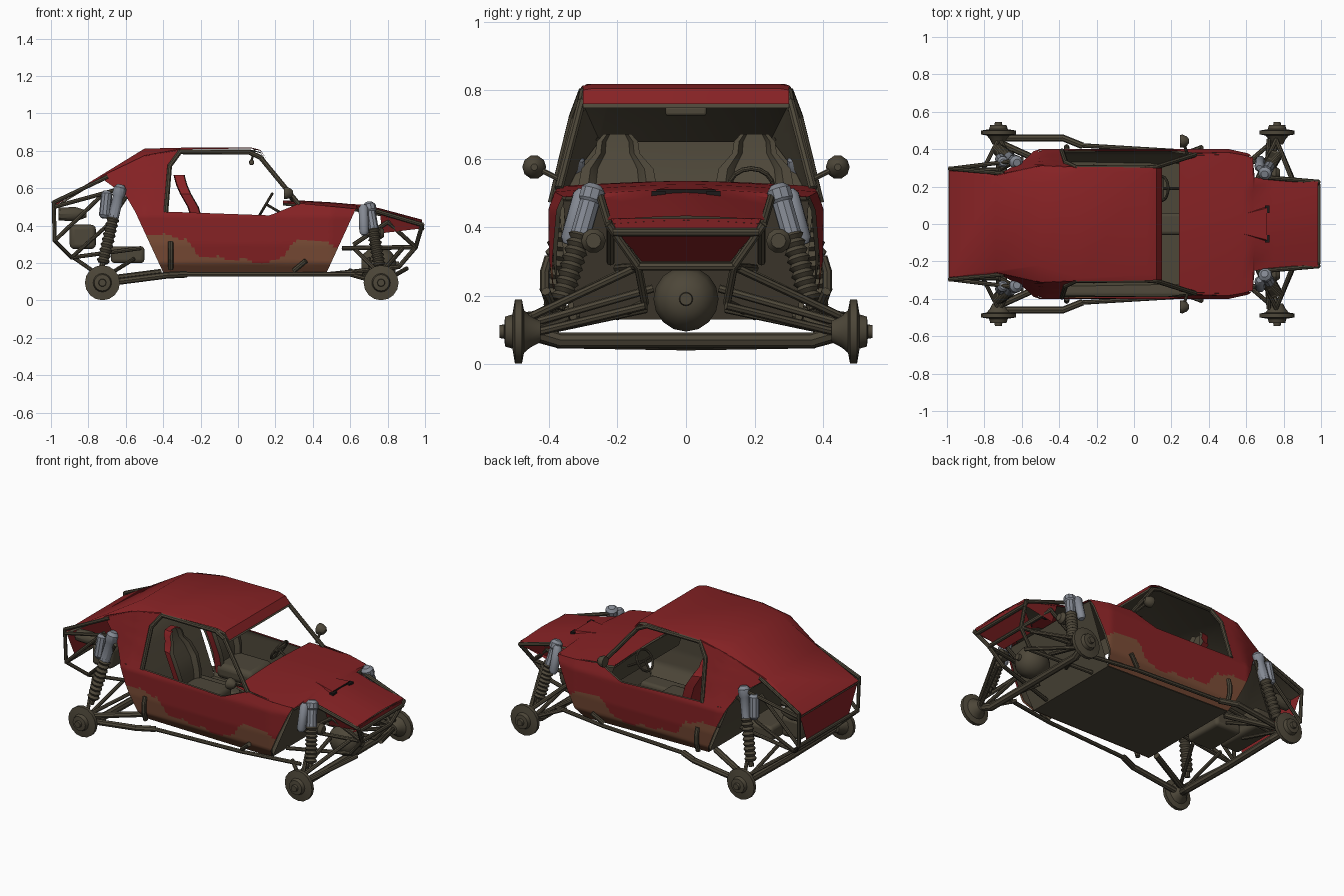
import bpy, bmesh, math
from mathutils import Vector

if "Cube" in bpy.data.objects:
    bpy.data.objects.remove(bpy.data.objects["Cube"])

def material(name, rgb):
    m = bpy.data.materials.new(name)
    m.diffuse_color = (*rgb, 1)
    m.use_nodes = True
    m.node_tree.nodes["Principled BSDF"].inputs["Base Color"].default_value = m.diffuse_color
    return m

RED = material("red paint", (0.24, 0.016, 0.018))
DIRT = material("muddy orange", (0.20, 0.075, 0.038))
BROWN = material("dark brown metal", (0.075, 0.063, 0.041))
GREY = material("shock grey", (0.23, 0.25, 0.29))
BLACK = material("vent black", (0.012, 0.010, 0.010))

def build(name, verts, faces, mats, rule=None, out=None, mirror=False):
    me = bpy.data.meshes.new(name)
    me.from_pydata([tuple(v) for v in verts], [], faces)
    bm = bmesh.new()
    bm.from_mesh(me)
    bmesh.ops.recalc_face_normals(bm, faces=bm.faces[:])
    if out and sum(f.normal.dot(Vector(out)) * f.calc_area() for f in bm.faces) < 0:
        bmesh.ops.reverse_faces(bm, faces=bm.faces[:])
    bm.normal_update()
    for f in bm.faces:
        f.smooth = True
        if rule:
            f.material_index = rule(f.calc_center_median(), f.normal)
    bm.to_mesh(me)
    bm.free()
    me.set_sharp_from_angle(angle=math.radians(35))
    for m in mats:
        me.materials.append(m)
    ob = bpy.data.objects.new(name, me)
    bpy.context.collection.objects.link(ob)
    if mirror:
        mod = ob.modifiers.new("mirror", 'MIRROR')
        mod.use_axis = (False, True, False)
        mod.use_mirror_merge = False
    return ob

def grid(name, rows, mats, out, rule=None, mirror=False):
    n = len(rows[0])
    verts = [p for r in rows for p in r]
    faces = [(i*n+j, i*n+j+1, (i+1)*n+j+1, (i+1)*n+j)
             for i in range(len(rows)-1) for j in range(n-1)]
    return build(name, verts, faces, mats, rule, out, mirror)

def loft(name, loops, mats, rule=None, mirror=False):
    n = len(loops[0])
    verts = [p for l in loops for p in l]
    faces = [(i*n+j, i*n+(j+1) % n, (i+1)*n+(j+1) % n, (i+1)*n+j)
             for i in range(len(loops)-1) for j in range(n)]
    faces += [tuple(range(n)), tuple(range(len(verts)-n, len(verts)))]
    return build(name, verts, faces, mats, rule, None, mirror)

def lathes(name, items, mat, mirror=True, sides=10):
    """Each item: (start, end, [(fraction, radius), ...]) turned about its axis."""
    verts, faces = [], []
    for a, b, prof in items:
        a, b = Vector(a), Vector(b)
        q = (b-a).to_track_quat('Z', 'Y')
        base = len(verts)
        for t, r in prof:
            for k in range(sides):
                w = 2*math.pi*k/sides
                verts.append(a.lerp(b, t) + q @ Vector((r*math.cos(w), r*math.sin(w), 0)))
        for i in range(len(prof)-1):
            for k in range(sides):
                c, d = base+i*sides, base+(i+1)*sides
                faces.append((c+k, c+(k+1) % sides, d+(k+1) % sides, d+k))
        faces += [tuple(range(base, base+sides)), tuple(range(len(verts)-sides, len(verts)))]
    return build(name, verts, faces, [mat], mirror=mirror)

def tubes(name, paths, r, mat=BROWN, mirror=True):
    e = r*0.6
    items = []
    for p in paths:
        for a, b in zip(p, p[1:]):
            d = (Vector(b)-Vector(a)).normalized()*e*0.5
            items.append((Vector(a)-d, Vector(b)+d, [(0, r), (1, r)]))
    return lathes(name, items, mat, mirror, 8)

def box(name, lo, hi, mat, bevel=0.0, mirror=False):
    (x0, y0, z0), (x1, y1, z1) = lo, hi
    ob = loft(name, [[(x0, y0, z), (x1, y0, z), (x1, y1, z), (x0, y1, z)] for z in (z0, z1)], [mat], mirror=mirror)
    if bevel:
        m = ob.modifiers.new("bevel", 'BEVEL')
        m.width, m.segments = bevel, 3
    return ob

def interp(t, pts):
    for (a, u), (b, v) in zip(pts, pts[1:]):
        if t <= b:
            return u + (v-u)*max(0, (t-a)/(b-a))
    return pts[-1][1]

def half(x, z):
    """Half width of the body at a side position."""
    y = interp(z, [(.13, .33), (.2, .385), (.3, .40), (.45, .402), (.52, .378), (.82, .30)])
    return y - max(0, -.5-x)*.35 - max(0, x-.5)*.22

def resample(poly, n):
    ps = [Vector(p) for p in poly]
    d = [0]
    for a, b in zip(ps, ps[1:]):
        d.append(d[-1]+(b-a).length)
    return [Vector((interp(d[-1]*i/n, list(zip(d, [p.x for p in ps]))),
                    interp(d[-1]*i/n, list(zip(d, [p.y for p in ps]))))) for i in range(n+1)]

# body sides: outer skin with mud, inner skin brown
def mud(c, n):
    f = interp(c.x, [(-.6, .36), (-.4, .35), (-.28, .33), (-.22, .24), (.17, .2), (.24, .24), (.3, .31), (.4, .33), (.63, .26)])
    return 1 if c.z < f + .008*math.sin(c.x*45) else 0

def side(name, pa, pb, nu, nv):
    a, b = resample(pa, nu), resample(pb, nu)
    for inset, mats, tag in ((0, [RED, DIRT], ""), (.012, [BROWN], "_lining")):
        rows = []
        for j in range(nv+1):
            ps = [p.lerp(q, j/nv) for p, q in zip(a, b)]
            rows.append([(p.x, half(p.x, p.y)-inset, p.y) for p in ps])
        grid(name+tag, rows, mats, (0, 1 if not inset else -1, 0), mud if not inset else None, True)

side("door_panel", [(-.40, .15), (.465, .13)], [(-.55, .475), (-.385, .475), (.17, .455), (.33, .52), (.63, .49)], 70, 26)
side("rear_pillar", [(-.55, .475), (-.60, .56), (-.74, .66), (-.5, .775)], [(-.385, .475), (-.37, .65), (-.36, .73), (-.31, .81)], 16, 5)

# floor, front bulkhead and firewall
def cross(name, pts, out):
    grid(name, [[(x, s*(half(x, z)-.004), z) for s in (-1, 0, 1)] for x, z in pts], [BROWN], out)
cross("floor", [(-.40, .15), (.465, .13)], (0, 0, -1))
cross("front_bulkhead", [(.465, .13), (.63, .48)], (1, 0, 0))
cross("firewall", [(-.40, .15), (-.55, .475), (-.60, .55), (-.73, .65)], (-1, 0, 0))

# roof and rear deck: x, outer y, outer z, inner y, inner z
ROOF = [(-.99, .298, .50, .285, .51), (-.74, .262, .652, .25, .665), (-.5, .312, .772, .22, .812), (-.29, .306, .808, .29, .817),
        (.07, .302, .813, .27, .818), (.12, .30, .80, .27, .805), (.15, .30, .76, .27, .76)]
for drop, m, nm in ((0, RED, "roof"), (.012, BROWN, "roof_lining")):
    grid(nm, [[(x, -a, za-drop), (x, -b, zb-drop), (x, b, zb-drop), (x, a, za-drop)] for x, a, za, b, zb in ROOF],
         [m], (0, 0, 1 if not drop else -1))

# hood and nose: x, half width, edge height, centre height
HOOD = [(.24, .36, .52, .535), (.33, .377, .512, .535), (.5, .383, .503, .525), (.58, .37, .495, .518), (.635, .355, .488, .512),
        (.645, .25, .485, .51), (.75, .235, .465, .495), (.985, .228, .42, .432)]
for drop, m, nm in ((0, RED, "hood"), (.012, BROWN, "hood_lining")):
    grid(nm, [[(x, h*t, ze+(zc-ze)*(1-abs(t)**1.6)-drop) for t in (-1, -.8, -.5, -.25, 0, .25, .5, .8, 1)] for x, h, ze, zc in HOOD],
         [m], (0, 0, 1 if not drop else -1))
grid("nose_grille", [[(.985, -.22, .425), (.985, .22, .425)], [(.98, -.2, .385), (.98, .2, .385)], [(.85, -.13, .30), (.85, .13, .30)]],
     [RED], (1, 0, 0))
grid("nose_side", [[(.985, .228, .42), (.76, .235, .463)], [(.98, .21, .385), (.77, .2, .36)]], [RED], (0, 1, 0), mirror=True)
loft("hood_scoop", [[(.46, -.02, .52), (.46, .02, .52), (.46, .02, .524), (.46, -.02, .524)],
                    [(.71, -.10, .48), (.71, .10, .48), (.71, .085, .51), (.71, -.085, .51)]],
     [RED, BLACK], lambda c, n: 1 if n.x > .9 and c.x > .7 else 0)
box("nose_vent", (.70, .06, .46), (.725, .1, .505), BLACK, mirror=True)
# rear panel
grid("rear_panel", [[(-.985, -.285, .505), (-.985, .285, .505)], [(-.975, -.21, .33), (-.975, .21, .33)]], [RED], (-1, 0, 0))

# cabin: dashboard, seats, steering wheel, mirrors
grid("dashboard", [[(.245, -.35, .522), (.245, .35, .522)], [(.30, -.36, .36), (.30, .36, .36)]], [BROWN], (-1, 0, 0))
SEAT = [(-.21, .30, .10), (-.22, .42, .11), (-.245, .50, .118), (-.285, .57, .105), (-.305, .615, .065), (-.315, .65, .06), (-.32, .672, .04)]
loft("seat_back", [[(x+.03, .2-h, z), (x+.035, .2-h*.75, z), (x+.012, .2-h*.55, z), (x+.012, .2+h*.55, z), (x+.035, .2+h*.75, z),
                    (x+.03, .2+h, z), (x-.02, .2+h*.85, z), (x-.025, .2-h*.85, z)] for x, z, h in SEAT],
     [RED, BROWN], lambda c, n: 1 if n.x > .35 else 0, True)
box("seat_cushion", (-.22, .09, .28), (.03, .31, .37), BROWN, .03, True)
box("cabin_tunnel", (-.38, -.06, .15), (.28, .06, .30), BROWN, .02)
wc, ax = Vector((.15, .19, .515)), Vector((-.85, 0, .5)).normalized()
u, v = Vector((0, 1, 0)), ax.cross(Vector((0, 1, 0)))
rim = [wc + .065*(u*math.cos(k*math.pi/8)+v*math.sin(k*math.pi/8)) for k in range(17)]
tubes("steering_wheel", [rim, [rim[0], wc, rim[8]], [rim[4], wc], [wc, wc-ax*.13]], .007, mirror=False)
lathes("side_mirror", [((.245, .443, .575), (.295, .443, .575), [(0, .033), (.3, .035), (.75, .025), (1, .01)])], BROWN)
tubes("mirror_arm", [[(.27, .42, .565), (.29, .36, .535)]], .008)
box("cabin_mirror", (.06, -.06, .725), (.085, .06, .752), BROWN, .008)
tubes("cabin_mirror_stem", [[(.07, 0, .74), (.09, 0, .81)]], .006, mirror=False)

# roll cage, nose frame and rear frame
tubes("roll_cage", [[(-.385, .39, .475), (-.365, .33, .72), (-.31, .302, .795), (.06, .30, .793), (.12, .305, .765), (.325, .37, .515)]], .013)
tubes("nose_frame", [[(.56, .2, .28), (.95, .14, .285), (.985, .225, .405), (.70, .25, .49)],
                     [(.95, .14, .285), (.95, 0, .285)], [(.985, .21, .385), (.985, 0, .385)],
                     [(.95, .14, .285), (.80, .22, .42), (.62, .22, .30)], [(.95, .14, .285), (.86, .12, .18), (.48, .2, .14)]], .012)
tubes("rear_frame", [[(-.70, .27, .66), (-.985, .297, .525), (-.98, .29, .32), (-.89, .2, .23), (-.52, .2, .28)],
                     [(-.985, .295, .50), (-.62, .34, .60)], [(-.98, .29, .32), (-.72, .29, .57)],
                     [(-.89, .2, .23), (-.89, 0, .23)], [(-.98, .29, .32), (-.98, 0, .32)],
                     [(-.89, .2, .23), (-.70, .3, .40), (-.60, .35, .55)]], .011)

# suspension arms, axles and side bars
tubes("axle_bar", [[(-.73, .47, .095), (-.70, .37, .068), (-.70, 0, .062)], [(.76, .47, .10), (.74, .37, .07), (.74, 0, .07)]], .022)
tubes("trailing_arm", [[(-.73, .46, .09), (-.38, .46, .135), (-.28, .42, .14)], [(-.73, .44, .11), (-.42, .3, .15)]], .018)
tubes("side_bar", [[(-.28, .42, .14), (.30, .385, .14), (.66, .33, .14)]], .012)
tubes("front_arms", [[(.60, .12, .16), (.76, .45, .09), (.90, .12, .17)], [(.62, .16, .28), (.76, .45, .14), (.88, .15, .28)],
                     [(.70, .1, .22), (.72, .45, .12)], [(.60, .32, .14), (.74, .44, .10)]], .012)
tubes("rear_arms", [[(-.56, .15, .22), (-.72, .46, .12), (-.88, .15, .23)], [(-.72, .1, .2), (-.73, .46, .1)]], .011)
tubes("step_bar", [[(-.36, .395, .17), (-.36, .412, .22), (-.36, .412, .27), (-.36, .40, .31)], [(.30, .385, .16), (.36, .408, .21)]], .014)

# wheel hubs
HUB = [(0, .03), (.25, .045), (.4, .06), (.45, .09), (.62, .09), (.68, .048), (.86, .042), (.88, .02), (1, .018)]
lathes("wheel_hub", [((x, .425, .095), (x, .545, .095), [(t, r*1.04) for t, r in HUB]) for x in (-.725, .765)], BROWN, sides=16)

# shocks with coil ribs
COIL = [(i/18, .036 if i % 2 else .026) for i in range(19)]
SHOCKS = [((.70, .27, .51), (.76, .37, .16)), ((-.63, .33, .60), (-.73, .40, .17))]
def along(s, t):
    return Vector(s[0]).lerp(Vector(s[1]), t)
lathes("shock_spring", [(along(s, .36), along(s, .93), COIL) for s in SHOCKS], BROWN)
lathes("shock_rod", [(s[0], s[1], [(0, .016), (1, .016)]) for s in SHOCKS], BROWN)
lathes("shock_body", [(along(s, -.04), along(s, .38), [(0, .02), (.1, .036), (.3, .036), (.35, .03), (1, .03)]) for s in SHOCKS], GREY)
lathes("shock_reservoir", [((.67, .30, .51), (.675, .345, .35), [(0, .015), (.1, .026), (.9, .026), (1, .015)]),
                           ((-.70, .33, .585), (-.715, .35, .44), [(0, .018), (.1, .03), (.9, .03), (1, .018)])], GREY)
lathes("front_lamp", [((.70, .27, .36), (.78, .27, .36), [(0, .015), (.25, .032), (.75, .036), (1, .022)])], BROWN)

# drivetrain
lathes("front_differential", [((.66, 0, .19), (.86, 0, .19), [(0, .05), (.2, .085), (.5, .095), (.75, .08), (.9, .045), (.92, .02), (1, .018)])],
       BROWN, False, 16)
box("engine", (-.90, -.16, .275), (-.76, .16, .405), BROWN, .025)
box("gearbox", (-.68, -.13, .20), (-.50, .13, .29), BROWN, .02)
lathes("exhaust", [((-.96, .2, .462), (-.81, .2, .462), [(0, .036), (.6, .04), (.85, .028), (1, .018)])], BROWN)
